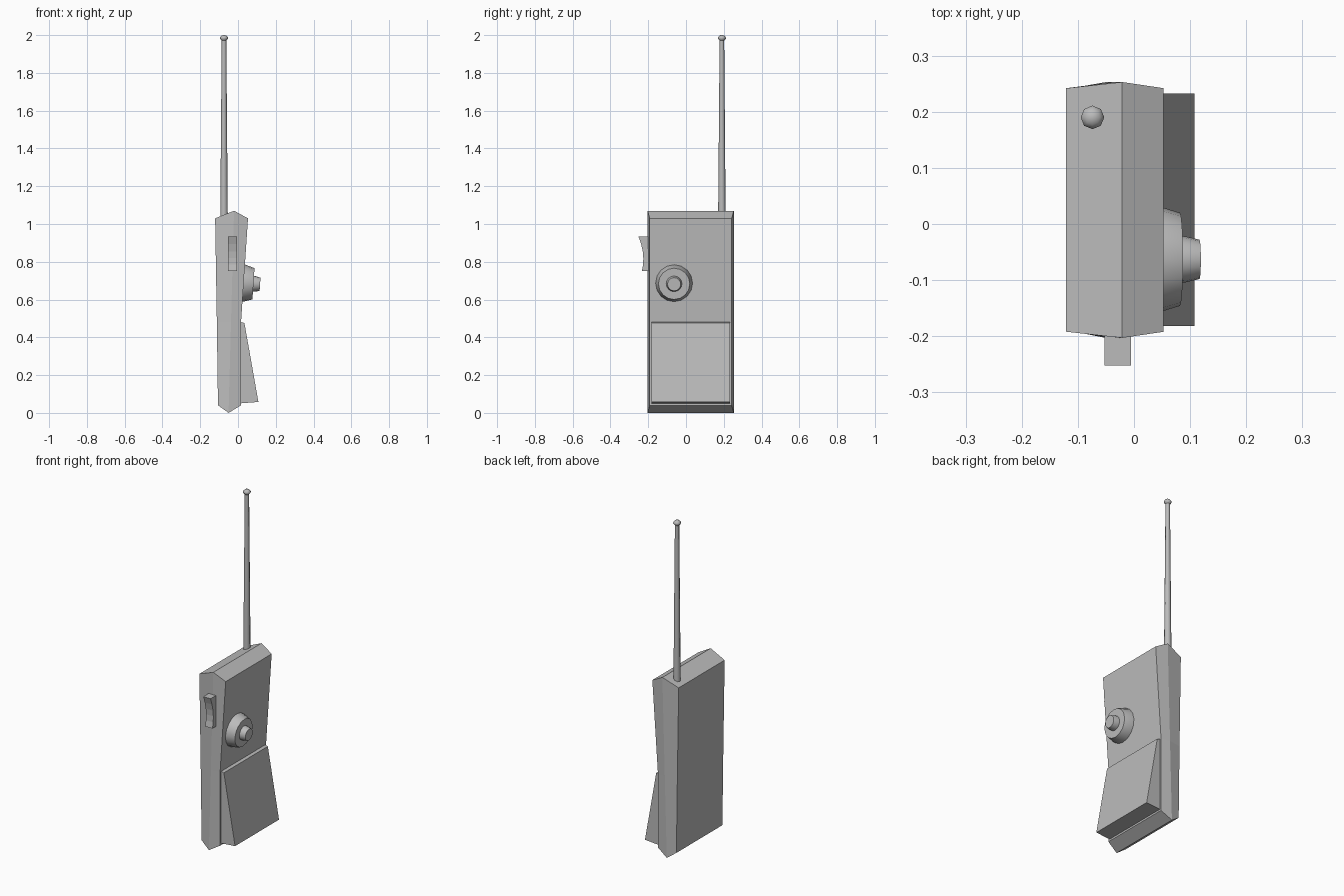
import bpy
import math
from mathutils import Matrix, Vector

cube = bpy.data.objects.get("Cube")
if cube:
    bpy.data.objects.remove(cube, do_unlink=True)

grey = bpy.data.materials.new("plain_grey")
grey.use_nodes = True
colour = (0.5, 0.5, 0.5, 1)
grey.diffuse_color = colour
grey.node_tree.nodes["Principled BSDF"].inputs["Base Color"].default_value = colour


def make(name, verts, faces, smooth=False):
    mesh = bpy.data.meshes.new(name)
    mesh.from_pydata(verts, [], faces)
    mesh.materials.append(grey)
    obj = bpy.data.objects.new(name, mesh)
    bpy.context.collection.objects.link(obj)
    bpy.ops.object.select_all(action='DESELECT')
    obj.select_set(True)
    bpy.context.view_layer.objects.active = obj
    bpy.ops.object.mode_set(mode='EDIT')
    bpy.ops.mesh.select_all(action='SELECT')
    bpy.ops.mesh.normals_make_consistent(inside=False)
    bpy.ops.object.mode_set(mode='OBJECT')
    if smooth:
        bpy.ops.object.shade_smooth_by_angle(angle=math.radians(46))
    return obj


def extrude(name, profile, axis, low, high):
    """Closed prism from a profile, extruded along x or y."""
    n = len(profile)
    verts = []
    for depth in (low, high):
        for a, z in profile:
            verts.append((depth, a, z) if axis == "x" else (a, depth, z))
    faces = [tuple(range(n)), tuple(range(n, 2 * n))]
    faces += [(i, (i + 1) % n, n + (i + 1) % n, n + i) for i in range(n)]
    return make(name, verts, faces)


def lathe(name, profile, sides):
    """Turned part about local z, closed at both ends."""
    verts = [(r * math.cos(math.tau * i / sides), r * math.sin(math.tau * i / sides), z)
             for r, z in profile for i in range(sides)]
    faces = [tuple(range(sides)), tuple(range(len(verts) - sides, len(verts)))]
    for k in range(len(profile) - 1):
        for i in range(sides):
            j = (i + 1) % sides
            a, b = k * sides, (k + 1) * sides
            faces.append((a + i, a + j, b + j, b + i))
    return make(name, verts, faces, smooth=True)


# Body: three bent outlines (left face, middle ridge, right face) joined together
MID_Y, BEND = 0.025, 0.48
outlines = [  # half width, then (x, z) at bottom, bend and top
    (0.217, (-0.106, 0.04), (-0.112, BEND), (-0.121, 1.03)),
    (0.228, (-0.05, 0.0), (-0.037, BEND), (-0.021, 1.07)),
    (0.217, (0.016, 0.04), (0.016, BEND), (0.053, 1.03)),
]
verts = []
for half, *levels in outlines:
    verts += [(x, MID_Y - half, z) for x, z in levels]
    verts += [(x, MID_Y + half, z) for x, z in reversed(levels)]
faces = [(0, 1, 4, 5), (1, 2, 3, 4), (12, 13, 16, 17), (13, 14, 15, 16)]
for ring in (0, 6):
    for i in range(6):
        j = (i + 1) % 6
        faces.append((ring + i, ring + j, ring + 6 + j, ring + 6 + i))
make("body", verts, faces)

# Wedge shaped lower cover
extrude("lower_cover", [(0.005, 0.05), (0.108, 0.058), (0.034, 0.476), (0.005, 0.483)],
        "y", -0.182, 0.233)

# Curved rocker switch on the front edge
extrude("side_switch",
        [(-0.18, 0.935), (-0.252, 0.935), (-0.238, 0.895), (-0.229, 0.855),
         (-0.226, 0.82), (-0.227, 0.785), (-0.234, 0.75), (-0.18, 0.75)],
        "x", -0.053, -0.005)

# Dial and its button, square to the leaning upper face
lean = Vector((1, 0, -0.067)).to_track_quat('Z', 'Y').to_matrix().to_4x4()
place = Matrix.Translation((0.027, -0.063, 0.687)) @ lean
for name, profile in (
        ("dial", [(0.098, -0.005), (0.098, 0.006), (0.083, 0.055)]),
        ("dial_button", [(0.042, 0.05), (0.041, 0.065), (0.035, 0.09)])):
    lathe(name, profile, 16).matrix_world = place

# Antenna and rounded tip
base = Matrix.Translation((-0.074, 0.19, 0))
lathe("antenna", [(0.02, 1.03), (0.012, 1.98)], 8).matrix_world = base
lathe("antenna_tip", [(0.011, 1.97), (0.021, 1.98), (0.021, 1.988),
                      (0.013, 1.997), (0.004, 2.0)], 8).matrix_world = base
